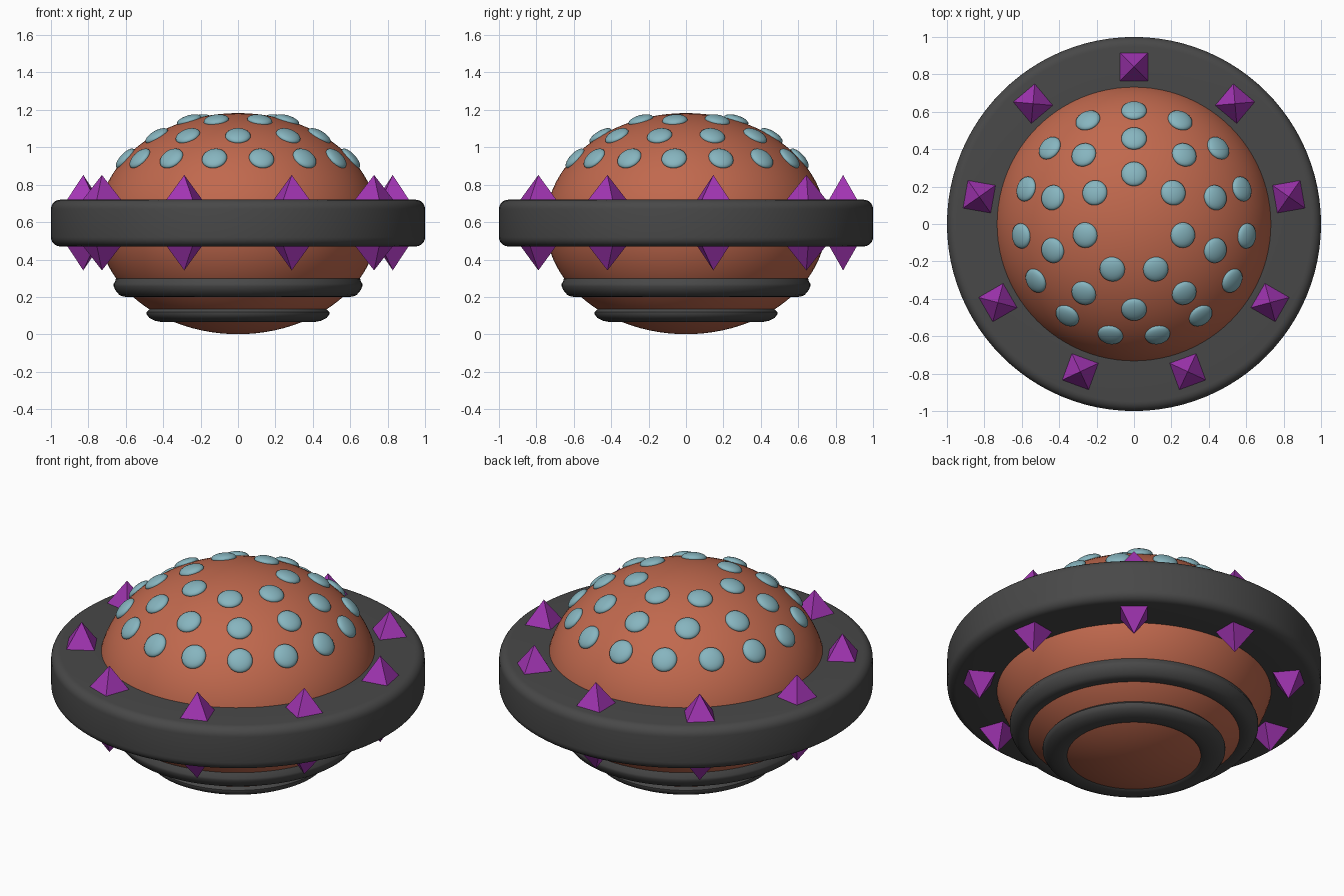
import bpy, bmesh
from math import pi, sin, cos, sqrt, radians
from mathutils import Vector, Matrix

if "Cube" in bpy.data.objects:
    bpy.data.objects.remove(bpy.data.objects["Cube"])

R, H, ZC = 0.75, 0.591, 0.592   # body half-width, half-height, centre


def material(name, rgb):
    m = bpy.data.materials.new(name)
    m.diffuse_color = (*rgb, 1)
    m.use_nodes = True
    m.node_tree.nodes["Principled BSDF"].inputs["Base Color"].default_value = m.diffuse_color
    return m


orange = material("orange", (0.53, 0.14, 0.075))
dark = material("dark_grey", (0.065, 0.065, 0.065))
teal = material("teal", (0.24, 0.46, 0.52))
purple = material("purple", (0.36, 0.035, 0.45))


def finish(name, bm, mat, smooth=True):
    bmesh.ops.recalc_face_normals(bm, faces=bm.faces)
    me = bpy.data.meshes.new(name)
    bm.to_mesh(me)
    bm.free()
    me.materials.append(mat)
    ob = bpy.data.objects.new(name, me)
    bpy.context.collection.objects.link(ob)
    if smooth:
        bpy.ops.object.select_all(action='DESELECT')
        ob.select_set(True)
        bpy.context.view_layer.objects.active = ob
        bpy.ops.object.shade_smooth_by_angle(angle=radians(40))
    return ob


def lathe(name, profile, mat, n=96):
    """Spin a closed (radius, z) profile around the z axis."""
    bm = bmesh.new()
    rows = [[bm.verts.new((r * cos(2 * pi * i / n), r * sin(2 * pi * i / n), z))
             for r, z in profile] for i in range(n)]
    k = len(profile)
    for i in range(n):
        a, b = rows[i], rows[(i + 1) % n]
        for j in range(k):
            bm.faces.new((a[j], b[j], b[(j + 1) % k], a[(j + 1) % k]))
    return finish(name, bm, mat)


# Squashed round body
bm = bmesh.new()
bmesh.ops.create_uvsphere(bm, u_segments=96, v_segments=48, radius=1,
                          matrix=Matrix.Translation((0, 0, ZC)) @ Matrix.Diagonal((R, R, H, 1)))
finish("body", bm, orange)

# Wide equator ring with rounded outer corners
lo, hi, b = 0.47, 0.72, 0.05
arc = [(1 - b + b * sin(t * pi / 12), b - b * cos(t * pi / 12)) for t in range(7)]
ring = [(0.70, lo)] + [(r, lo + d) for r, d in arc] + \
       [(r, hi - d) for r, d in reversed(arc)] + [(0.70, hi)]
lathe("equator_ring", ring, dark)

# Two smaller bands hugging the underside
lathe("upper_band", [(0.58, 0.305), (0.645, 0.305), (0.654, 0.295), (0.657, 0.282),
                     (0.665, 0.27), (0.665, 0.257), (0.655, 0.235), (0.635, 0.211),
                     (0.615, 0.202), (0.595, 0.20), (0.57, 0.202), (0.54, 0.215)], dark)
lathe("lower_band", [(0.40, 0.15), (0.46, 0.148), (0.471, 0.138), (0.48, 0.128),
                     (0.489, 0.119), (0.488, 0.107), (0.475, 0.089), (0.445, 0.073),
                     (0.41, 0.066), (0.38, 0.066), (0.36, 0.072), (0.34, 0.085)], dark)

# Four-sided spikes running through the ring
bm = bmesh.new()
w, h = 0.145, 0.255
for i in range(9):
    m = Matrix.Rotation(2 * pi * i / 9, 4, 'Z') @ Matrix.Translation((0, 0.84, 0.597))
    base = [bm.verts.new(m @ Vector((x, y, 0))) for x, y in ((-w, -w), (w, -w), (w, w), (-w, w))]
    for tip in (h, -h):
        apex = bm.verts.new(m @ Vector((0, 0, tip)))
        for j in range(4):
            bm.faces.new((base[j], base[(j + 1) % 4], apex))
finish("ring_spikes", bm, purple, smooth=False)

# Three rows of flattened studs on the dome
bm = bmesh.new()
for count, r in ((7, 0.268), (10, 0.457), (15, 0.606)):
    z = H * sqrt(1 - (r / R) ** 2)
    for i in range(count):
        a = 2 * pi * i / count
        p = Vector((r * sin(a), r * cos(a), z))
        normal = Vector((p.x / R ** 2, p.y / R ** 2, p.z / H ** 2))
        m = (Matrix.Translation(p + Vector((0, 0, ZC)))
             @ normal.to_track_quat('Z', 'Y').to_matrix().to_4x4()
             @ Matrix.Diagonal((0.068, 0.068, 0.027, 1)))
        bmesh.ops.create_uvsphere(bm, u_segments=24, v_segments=12, radius=1, matrix=m)
finish("dome_studs", bm, teal)
